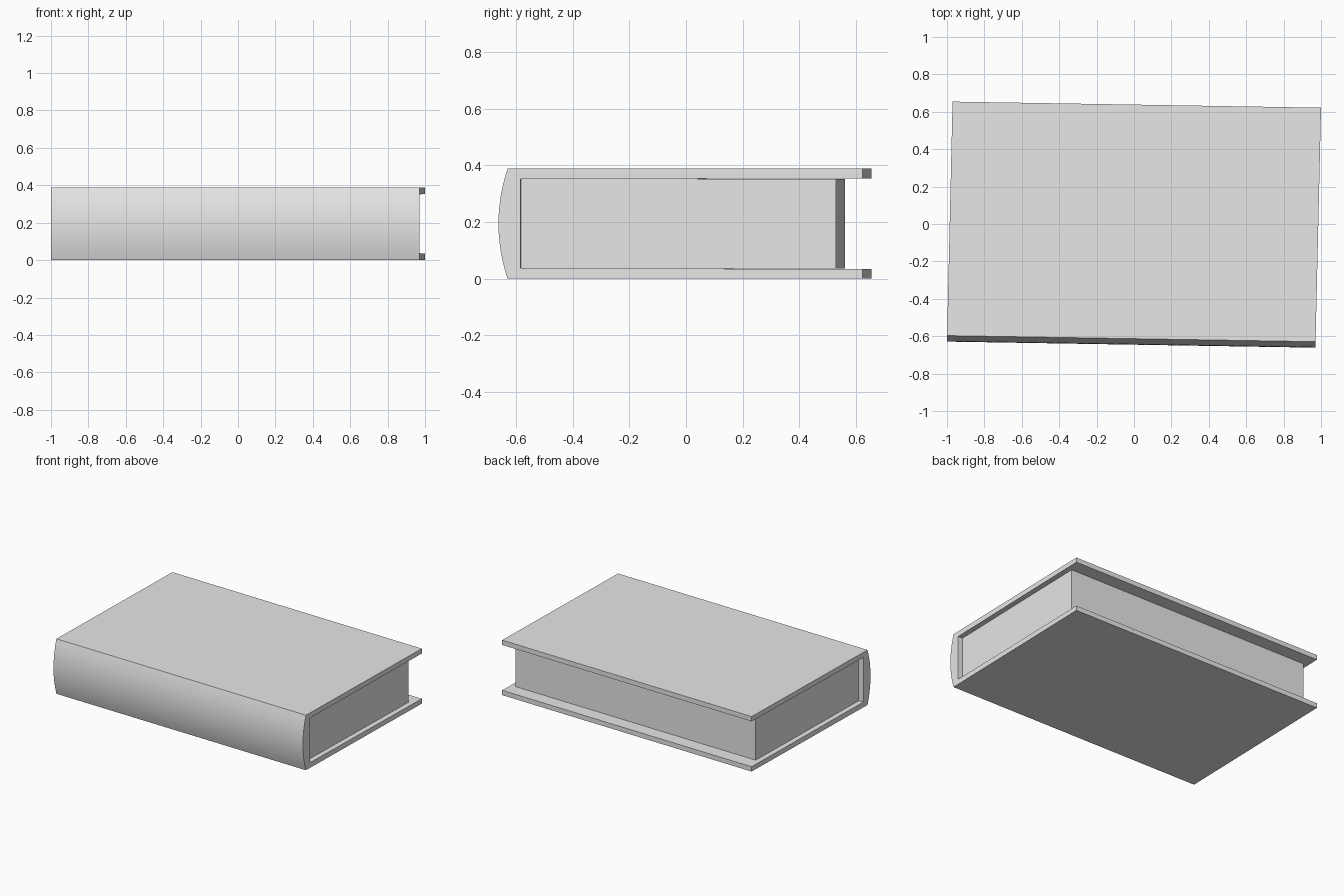
import bpy
import bmesh
from mathutils import Matrix

cube = bpy.data.objects.get("Cube")
if cube:
    bpy.data.objects.remove(cube, do_unlink=True)

# One plain grey for the whole book
GREY = (0.8, 0.8, 0.8, 1.0)
grey = bpy.data.materials.new("light grey")
grey.use_nodes = True
grey.diffuse_color = GREY
grey.node_tree.nodes["Principled BSDF"].inputs["Base Color"].default_value = GREY

# The book lies slightly askew on the ground
SKEW = Matrix(((1, 0.0234, 0), (-0.0165, 1, 0), (0, 0, 1))).to_4x4()


def extrude_profile(name, profile, half_length):
    """Extrude a closed (y, z) profile along x."""
    bm = bmesh.new()
    face = bm.faces.new([bm.verts.new((-half_length, y, z)) for y, z in profile])
    out = bmesh.ops.extrude_face_region(bm, geom=[face], use_keep_orig=True)
    verts = [v for v in out["geom"] if isinstance(v, bmesh.types.BMVert)]
    bmesh.ops.translate(bm, verts=verts, vec=(2 * half_length, 0, 0))
    bmesh.ops.transform(bm, matrix=SKEW, verts=bm.verts)
    bmesh.ops.recalc_face_normals(bm, faces=bm.faces)
    mesh = bpy.data.meshes.new(name)
    bm.to_mesh(mesh)
    bm.free()
    mesh.materials.append(grey)
    obj = bpy.data.objects.new(name, mesh)
    bpy.context.collection.objects.link(obj)
    return obj


HEIGHT = 0.388
MID = HEIGHT / 2
HINGE, TIP, INNER = -0.613, 0.638, -0.567   # y of spine corner, cover edge, inside of spine
BULGE, STEPS = 0.032, 12

# Cover: rounded spine with two boards, as one C-shaped profile
spine = []
for i in range(STEPS + 1):
    t = 2 * i / STEPS - 1
    spine.append((HINGE - BULGE * (1 - t * t), MID - t * MID))
boards = [(TIP, 0), (TIP, 0.034), (INNER, 0.037)]
top_boards = [(y, HEIGHT - z) for y, z in reversed(boards)]
cover = extrude_profile("cover", spine + boards + top_boards, 0.985)

# Page block, set in from the cover at both ends and at the open side
low = 0.0355
pages = extrude_profile(
    "pages",
    [(INNER, low), (0.545, low), (0.545, HEIGHT - low), (INNER, HEIGHT - low)],
    0.949,
)

# Smooth the spine, keep the board edges sharp
bpy.ops.object.select_all(action="DESELECT")
cover.select_set(True)
bpy.context.view_layer.objects.active = cover
bpy.ops.object.shade_smooth_by_angle(angle=0.5)
